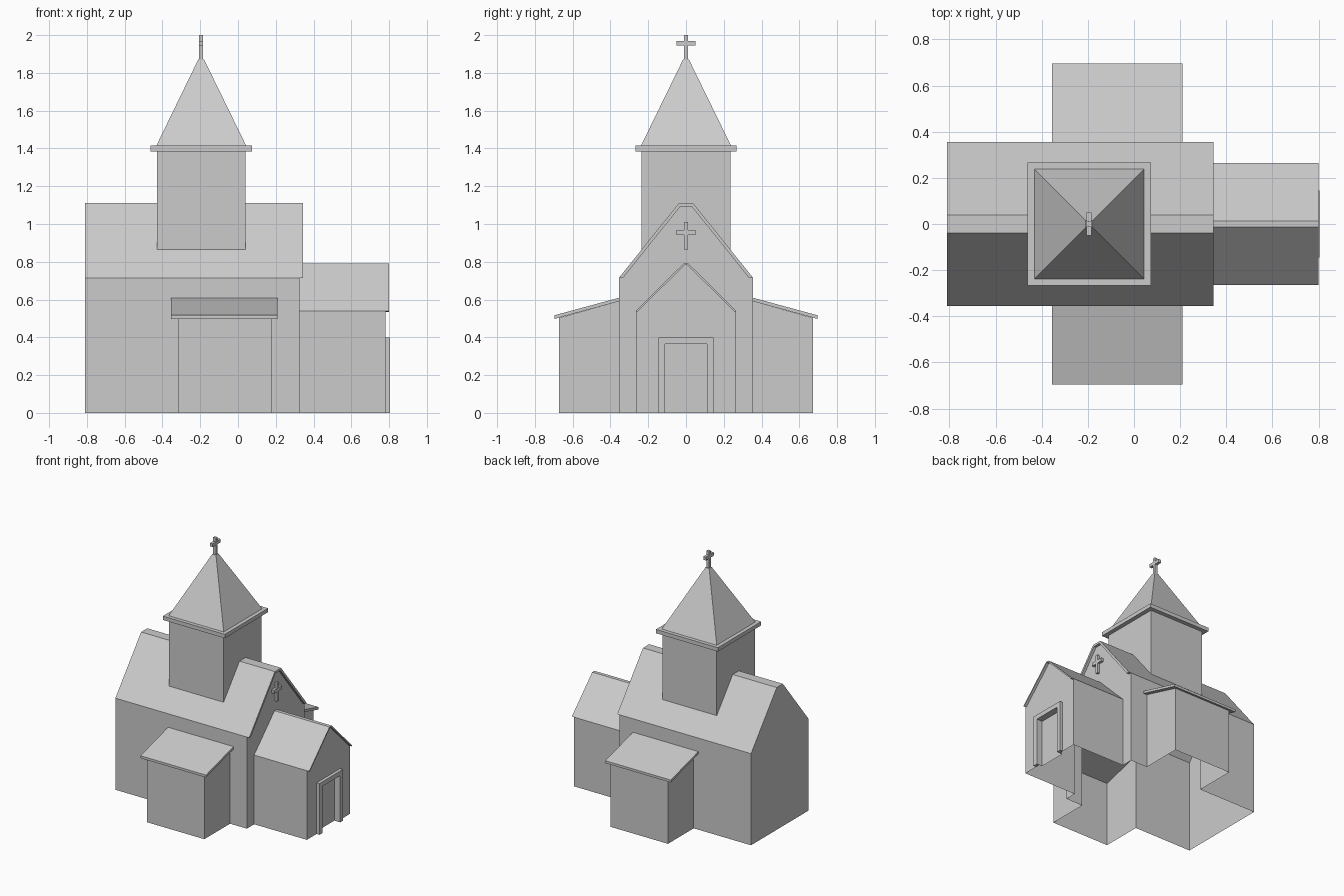
import bpy, bmesh

if "Cube" in bpy.data.objects:
    bpy.data.objects.remove(bpy.data.objects["Cube"])


def prism(name, profile, x0, x1):
    """Extrude a (y, z) profile along x."""
    bm = bmesh.new()
    face = bm.faces.new([bm.verts.new((x0, y, z)) for y, z in profile])
    ext = bmesh.ops.extrude_face_region(bm, geom=[face])
    verts = [v for v in ext['geom'] if isinstance(v, bmesh.types.BMVert)]
    bmesh.ops.translate(bm, verts=verts, vec=(x1 - x0, 0, 0))
    bmesh.ops.recalc_face_normals(bm, faces=bm.faces)
    me = bpy.data.meshes.new(name)
    bm.to_mesh(me)
    bm.free()
    ob = bpy.data.objects.new(name, me)
    bpy.context.collection.objects.link(ob)
    return ob


def box(name, x0, x1, y, z0, z1):
    """Box symmetric about y = 0."""
    return prism(name, [(-y, z0), (y, z0), (y, z1), (-y, z1)], x0, x1)


def mirrored(half):
    """Complete a half profile by mirroring it in y."""
    return half + [(-y, z) for y, z in reversed(half)]


def boolean(ob, other, op):
    mod = ob.modifiers.new(op, 'BOOLEAN')
    mod.object, mod.operation, mod.solver = other, op, 'EXACT'
    bpy.context.view_layer.objects.active = ob
    bpy.ops.object.modifier_apply(modifier=mod.name)
    bpy.data.objects.remove(other)


def cross(name, x0, x1, z0, z1, arm0, arm1):
    w, a = 0.01, 0.05
    prism(name, mirrored([(w, z0), (w, arm0), (a, arm0), (a, arm1), (w, arm1), (w, z1)]), x0, x1)


# One continuous building shell: nave, porch, side rooms and tower
walls = prism("building_walls", mirrored([(0.355, 0), (0.355, 0.715), (0.038, 1.11)]), -0.81, 0.325)
boolean(walls, prism("porch", mirrored([(0.265, 0), (0.265, 0.54), (0.014, 0.79)]), 0.2, 0.78), 'UNION')
boolean(walls, prism("side_rooms", mirrored([(0.672, 0), (0.672, 0.503), (0.35, 0.592)]), -0.315, 0.18), 'UNION')
boolean(walls, box("tower", -0.43, 0.04, 0.235, 0.8, 1.39), 'UNION')
boolean(walls, box("door_recess", 0.755, 0.9, 0.11, -0.5, 0.365), 'DIFFERENCE')

# The building is open underneath
bm = bmesh.new()
bm.from_mesh(walls.data)
floor = [f for f in bm.faces if all(v.co.z < 1e-4 for v in f.verts)]
bmesh.ops.delete(bm, geom=floor, context='FACES')
bm.to_mesh(walls.data)
bm.free()

# Roof overhangs on the nave and porch gables
prism("nave_roof_edge", [(0.355, 0.715), (0.038, 1.11), (-0.038, 1.11), (-0.355, 0.715),
                         (-0.333, 0.715), (-0.03, 1.093), (0.03, 1.093), (0.333, 0.715)], 0.325, 0.345)
prism("porch_roof_edge", [(0.265, 0.54), (0.014, 0.79), (-0.014, 0.79), (-0.265, 0.54),
                          (-0.257, 0.535), (-0.008, 0.782), (0.008, 0.782), (0.257, 0.535)], 0.78, 0.80)

# Lean-to roofs on both side rooms
for side, s in (("front", -1), ("back", 1)):
    prism("side_roof_" + side, [(s * y, z) for y, z in
          ((0.353, 0.61), (0.695, 0.517), (0.695, 0.498), (0.353, 0.591))], -0.355, 0.21)

# Door frame
prism("door_frame", mirrored([(0.11, 0), (0.145, 0), (0.145, 0.4)])[:3]
      + [(-0.145, 0.4), (-0.145, 0), (-0.11, 0), (-0.11, 0.365), (0.11, 0.365)], 0.78, 0.805)

# Tower cornice and spire
box("tower_cornice", -0.462, 0.073, 0.267, 1.385, 1.415)
spire = box("spire", -0.432, 0.043, 0.238, 1.415, 1.87)
for v in spire.data.vertices:
    if v.co.z > 1.6:
        v.co.x = -0.195 + (0.016 if v.co.x > -0.195 else -0.016)
        v.co.y = 0.016 if v.co.y > 0 else -0.016

# Crosses on the spire and the nave gable
cross("spire_cross", -0.207, -0.184, 1.86, 2.0, 1.945, 1.97)
cross("gable_cross", 0.32, 0.345, 0.865, 1.01, 0.942, 0.967)
